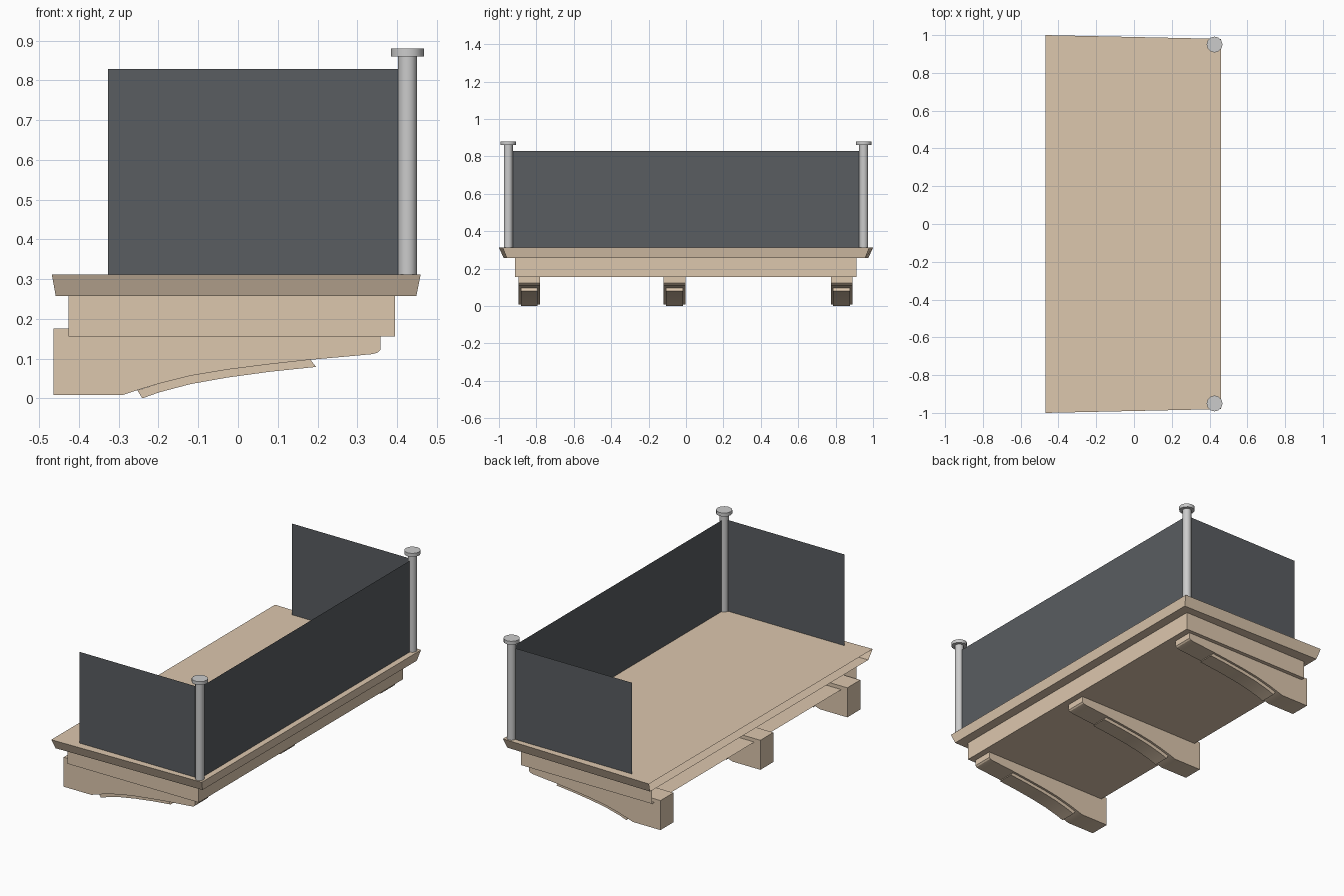
import bpy, bmesh, math

if "Cube" in bpy.data.objects:
    bpy.data.objects.remove(bpy.data.objects["Cube"])


def material(name, rgb):
    m = bpy.data.materials.new(name)
    m.diffuse_color = (*rgb, 1)
    m.use_nodes = True
    m.node_tree.nodes["Principled BSDF"].inputs["Base Color"].default_value = m.diffuse_color
    return m


STONE = material("sandstone", (0.72, 0.57, 0.42))
GLASS = material("dark_glass", (0.10, 0.11, 0.12))


def make(name, verts, faces, mat=None, smooth=None):
    me = bpy.data.meshes.new(name)
    me.from_pydata(verts, [], faces)
    bm = bmesh.new()
    bm.from_mesh(me)
    bmesh.ops.recalc_face_normals(bm, faces=bm.faces)
    bm.to_mesh(me)
    bm.free()
    ob = bpy.data.objects.new(name, me)
    bpy.context.collection.objects.link(ob)
    if mat:
        me.materials.append(mat)
    if smooth:
        bpy.context.view_layer.objects.active = ob
        ob.select_set(True)
        bpy.ops.object.shade_smooth_by_angle(angle=math.radians(smooth))
        ob.select_set(False)
    return ob


def open_slab(name, lower, upper, z0, z1, top=True):
    """Four-cornered slab, left open on the side that meets the house wall (-x)."""
    verts = [(x, y, z0) for x, y in lower] + [(x, y, z1) for x, y in upper]
    faces = [(0, 3, 2, 1), (0, 1, 5, 4), (1, 2, 6, 5), (2, 3, 7, 6)]
    if top:
        faces.append((4, 5, 6, 7))
    return make(name, verts, faces, STONE)


def extrude_y(name, profile, y0, y1, smooth=None):
    """Extrude an x-z profile between two y positions."""
    n = len(profile)
    verts = [(x, y, z) for y in (y0, y1) for x, z in profile]
    faces = [tuple(range(n)), tuple(range(2 * n - 1, n - 1, -1))]
    faces += [(i, (i + 1) % n, (i + 1) % n + n, i + n) for i in range(n)]
    return make(name, verts, faces, STONE, smooth)


def lathe(name, x, y, rings, sides=12):
    """Turned part from (radius, z) rings with capped ends."""
    verts = [(x + r * math.cos(2 * math.pi * k / sides),
              y + r * math.sin(2 * math.pi * k / sides), z)
             for r, z in rings for k in range(sides)]
    faces = [(j * sides + k, j * sides + (k + 1) % sides,
              (j + 1) * sides + (k + 1) % sides, (j + 1) * sides + k)
             for j in range(len(rings) - 1) for k in range(sides)]
    last = (len(rings) - 1) * sides
    faces += [tuple(range(sides)), tuple(range(last, last + sides))]
    return make(name, verts, faces, None, 40)


# floor slab with slanted edges, slightly narrower at the outer end
open_slab("floor_slab",
          [(-0.46, -0.975), (0.447, -0.958), (0.447, 0.958), (-0.46, 0.975)],
          [(-0.47, -1.0), (0.458, -0.98), (0.458, 0.98), (-0.47, 1.0)], 0.257, 0.312)

# beam block below the floor
block = [(-0.428, -0.915), (0.393, -0.915), (0.393, 0.912), (-0.428, 0.912)]
open_slab("under_block", block, block, 0.155, 0.257, top=False)

# support brackets with a curved underside and a raised strip
curve = [(-0.25, 0.022), (-0.2, 0.037), (-0.12, 0.057), (-0.03, 0.072),
         (0.08, 0.086), (0.18, 0.097)]
bracket = [(-0.465, 0.175), (-0.465, 0.008), (-0.292, 0.008)] + curve + [
    (0.27, 0.105), (0.335, 0.111), (0.35, 0.115), (0.357, 0.122), (0.357, 0.175)]
strip = [(-0.255, 0.02), (-0.242, 0.0), (-0.2, 0.015), (-0.12, 0.036),
         (-0.03, 0.052), (0.08, 0.067), (0.195, 0.079), (0.18, 0.098)] + curve[-2:0:-1]
for label, yc in (("front", -0.838), ("middle", -0.061), ("back", 0.832)):
    extrude_y(label + "_bracket", bracket, yc - 0.058, yc + 0.058, 30)
    extrude_y(label + "_bracket_strip", strip, yc - 0.045, yc + 0.045, 30)

# railing panels: thin single sheets
PX, PY, Z0, Z1 = 0.425, 0.95, 0.312, 0.828
for label, a, b in (("front", (-0.328, -PY), (PX, -PY)),
                    ("back", (-0.328, PY), (PX, PY)),
                    ("outer", (PX, -PY), (PX, PY))):
    make(label + "_panel", [(*a, Z0), (*b, Z0), (*b, Z1), (*a, Z1)],
         [(0, 1, 2, 3)], GLASS)

# corner posts with flat caps
for label, s in (("front", -1), ("back", 1)):
    lathe(label + "_post", PX, s * PY, [(0.024, Z0), (0.024, 0.86)])
    lathe(label + "_post_cap", PX, s * PY, [(0.042, 0.86), (0.042, 0.88)])

# centre the whole model on x
for ob in bpy.context.scene.objects:
    ob.location.x = 0.0015
